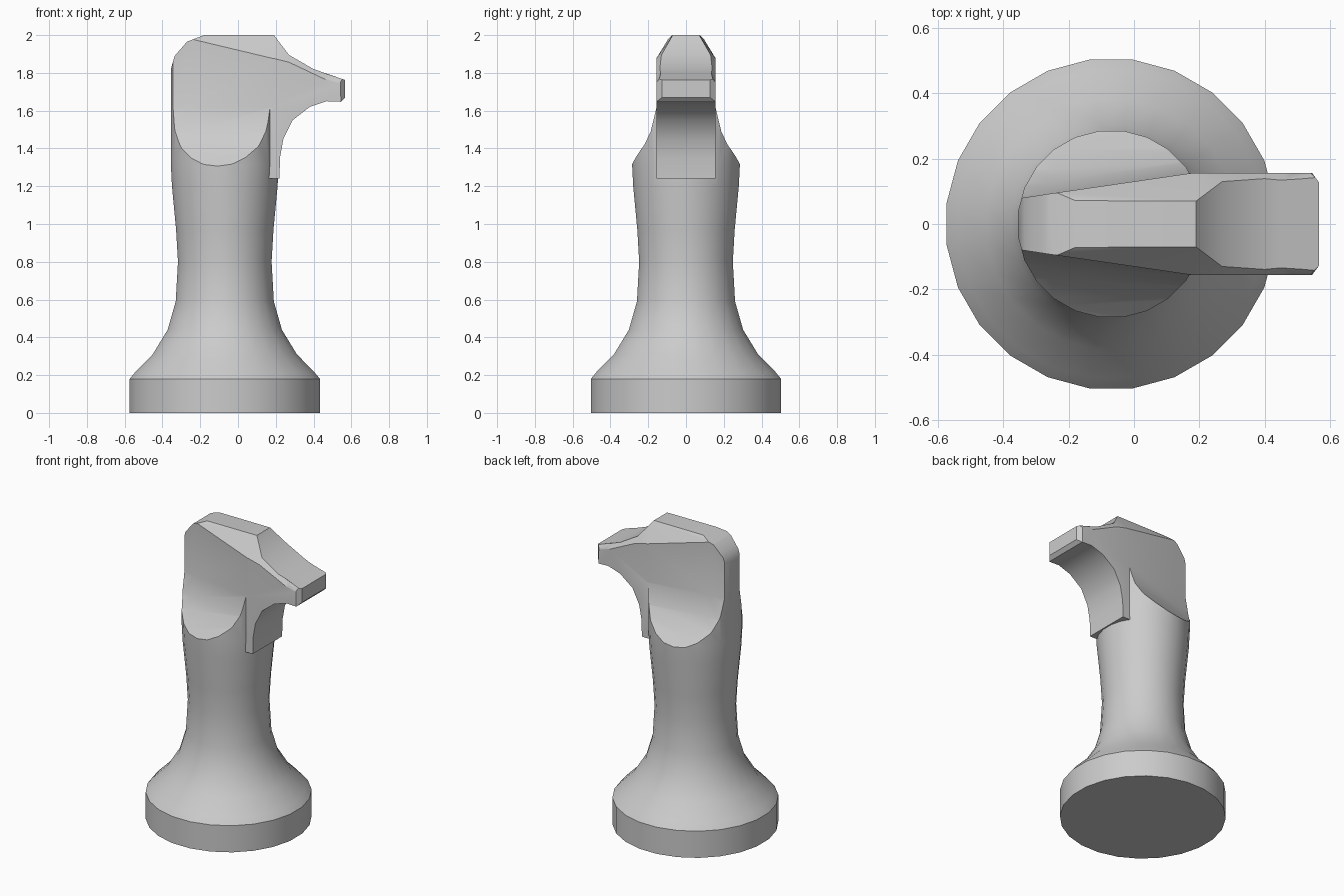
import bpy, bmesh, math

if "Cube" in bpy.data.objects:
    bpy.data.objects.remove(bpy.data.objects["Cube"])

AXIS_X = -0.07
SIDES = 24

grey = bpy.data.materials.new("stone_grey")
grey.use_nodes = True
colour = (0.6, 0.6, 0.6, 1)
grey.diffuse_color = colour
grey.node_tree.nodes["Principled BSDF"].inputs["Base Color"].default_value = colour


def finish(bm, name):
    bmesh.ops.recalc_face_normals(bm, faces=bm.faces)
    mesh = bpy.data.meshes.new(name)
    bm.to_mesh(mesh)
    bm.free()
    mesh.materials.append(grey)
    obj = bpy.data.objects.new(name, mesh)
    bpy.context.collection.objects.link(obj)
    return obj


def loft(rings):
    """Closed solid through rings that have equal point counts."""
    bm = bmesh.new()
    loops = [[bm.verts.new(p) for p in ring] for ring in rings]
    n = len(loops[0])
    for a, b in zip(loops, loops[1:]):
        for i in range(n):
            j = (i + 1) % n
            bm.faces.new((a[i], a[j], b[j], b[i]))
    bm.faces.new(loops[0])
    bm.faces.new(loops[-1])
    return bm


def prism(outline, half):
    """Outline in x and z, extruded across y."""
    return loft([[(x, y, z) for x, z in outline] for y in (-half, half)])


def combine(target, tool, operation):
    mod = target.modifiers.new("combine", "BOOLEAN")
    mod.operation = operation
    mod.solver = "EXACT"
    mod.object = tool
    bpy.ops.object.select_all(action="DESELECT")
    target.select_set(True)
    bpy.context.view_layer.objects.active = target
    bpy.ops.object.modifier_apply(modifier=mod.name)
    bpy.data.objects.remove(tool)


# Turned base and column (radius, height)
profile = [(0.508, 0), (0.508, 0.18), (0.475, 0.22), (0.385, 0.31), (0.305, 0.44),
           (0.262, 0.59), (0.25, 0.8), (0.26, 0.97), (0.282, 1.2), (0.288, 1.32),
           (0.288, 2.1)]
turns = [2 * math.pi * (i + 0.5) / SIDES for i in range(SIDES)]
body = finish(loft([[(AXIS_X + r * math.cos(t), r * math.sin(t), z) for t in turns]
                    for r, z in profile]), "knight_body")

# Muzzle and throat, with softened tip corners and underside edges
under = [(0.567, 1.67), (0.545, 1.647), (0.47, 1.65), (0.38, 1.62),
         (0.29, 1.55), (0.24, 1.45), (0.222, 1.35), (0.22, 1.24)]
bm = prism([(0, 2.05), (0.3, 2.05), (0.567, 1.85)] + under + [(0, 1.24)], 0.157)
tip = [e for e in bm.edges if all(abs(v.co.x - 0.567) < 0.001 for v in e.verts)
       and abs(e.verts[0].co.y - e.verts[1].co.y) < 0.001]
bmesh.ops.bevel(bm, geom=tip, offset=0.03, segments=1, affect="EDGES")
muzzle = finish(bm, "muzzle")
combine(body, muzzle, "UNION")

# Rounded nape, flat crown and sloping nose
crown = [(-0.8, 1.6), (-0.37, 1.6), (-0.353, 1.83), (-0.335, 1.89), (-0.27, 1.965),
         (-0.18, 2.0), (0.19, 2.0), (0.27, 1.895), (0.4, 1.82), (0.56, 1.765), (0.8, 1.7)]
cutter = finish(prism(crown + [(0.8, 2.4), (-0.8, 2.4)], 0.7), "crown_cutter")
combine(body, cutter, "DIFFERENCE")

# Hollowed cheeks: station x, cheek y, chamfer bottom z, chamfer top y and z
stations = [(-0.6, 0.041, 2.03, 0.04, 2.04), (-0.25, 0.094, 1.98, 0.072, 2.0),
            (0.19, 0.158, 1.875, 0.07, 2.0), (0.27, 0.158, 1.855, 0.13, 1.895),
            (0.46, 0.158, 1.765, 0.135, 1.797), (0.7, 0.158, 1.68, 0.15, 1.725)]
hollow = [(0, 1.62), (0.035, 1.49), (0.073, 1.42), (0.157, 1.32), (0.3, 1.17)]
for side in (-1, 1):
    rings = []
    for x, cheek, low, edge, high in stations:
        ring = [(edge, 2.3), (edge, high), (cheek, low)]
        ring += [(cheek + out, z) for out, z in hollow] + [(0.8, 1.17), (0.8, 2.3)]
        rings.append([(x, side * y, z) for y, z in ring])
    bm = loft(rings)
    bmesh.ops.triangulate(bm, faces=bm.faces)
    combine(body, finish(bm, "cheek_cutter"), "DIFFERENCE")

bpy.ops.object.select_all(action="DESELECT")
body.select_set(True)
bpy.context.view_layer.objects.active = body
bpy.ops.object.shade_smooth_by_angle(angle=math.radians(32))
